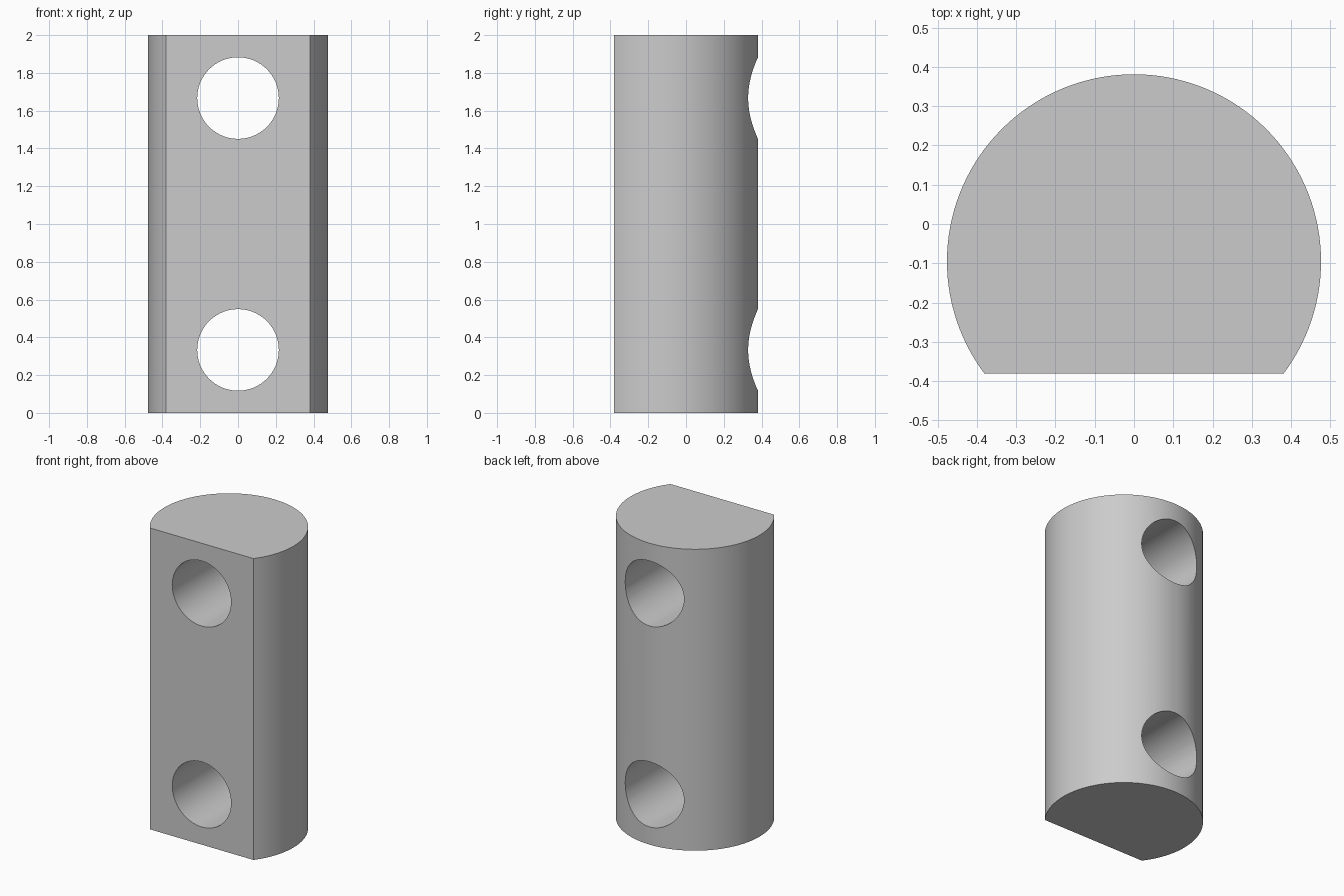
import bpy, bmesh, math

old = bpy.data.objects.get("Cube")
if old:
    bpy.data.objects.remove(old, do_unlink=True)

HEIGHT = 2.0
RADIUS = 0.476
FLAT_Y = -0.381              # front flat
AXIS_Y = -FLAT_Y - RADIUS    # bar axis, so that depth is centred
HOLE_RADIUS = 0.216
HOLE_HEIGHTS = (HEIGHT / 6, HEIGHT * 5 / 6)
STEPS = 96

grey = bpy.data.materials.new("plain grey")
grey.use_nodes = True
colour = (0.6, 0.6, 0.6, 1)
grey.diffuse_color = colour
grey.node_tree.nodes["Principled BSDF"].inputs["Base Color"].default_value = colour


def prism(name, outline, vector):
    """Extrude a closed outline along a vector into a solid."""
    bm = bmesh.new()
    face = bm.faces.new([bm.verts.new(p) for p in outline])
    top = bmesh.ops.extrude_face_region(bm, geom=[face], use_keep_orig=True)
    verts = [g for g in top["geom"] if isinstance(g, bmesh.types.BMVert)]
    bmesh.ops.translate(bm, verts=verts, vec=vector)
    bmesh.ops.recalc_face_normals(bm, faces=bm.faces)
    mesh = bpy.data.meshes.new(name)
    bm.to_mesh(mesh)
    bm.free()
    mesh.materials.append(grey)
    obj = bpy.data.objects.new(name, mesh)
    bpy.context.collection.objects.link(obj)
    return obj


# Round bar with a flat front: an arc closed by a chord
start = math.asin((FLAT_Y - AXIS_Y) / RADIUS)
sweep = math.pi - 2 * start
angles = [start + sweep * i / STEPS for i in range(STEPS + 1)]
bar = prism("flatted_bar",
            [(RADIUS * math.cos(a), AXIS_Y + RADIUS * math.sin(a), 0) for a in angles],
            (0, 0, HEIGHT))

# Two cross holes, drilled from front to back
bpy.context.view_layer.objects.active = bar
bar.select_set(True)
for z in HOLE_HEIGHTS:
    turns = [math.tau * i / 64 for i in range(64)]
    cutter = prism("hole_cutter",
                   [(HOLE_RADIUS * math.cos(t), -1, z + HOLE_RADIUS * math.sin(t)) for t in turns],
                   (0, 2, 0))
    cutter.hide_render = True
    cut = bar.modifiers.new("cross_hole", "BOOLEAN")
    cut.operation = "DIFFERENCE"
    cut.solver = "EXACT"
    cut.object = cutter
    bpy.ops.object.modifier_apply(modifier=cut.name)
    bpy.data.objects.remove(cutter, do_unlink=True)

# Smooth round walls, crisp rims
bpy.ops.object.select_all(action="DESELECT")
bar.select_set(True)
bpy.ops.object.shade_smooth_by_angle(angle=math.radians(30))
